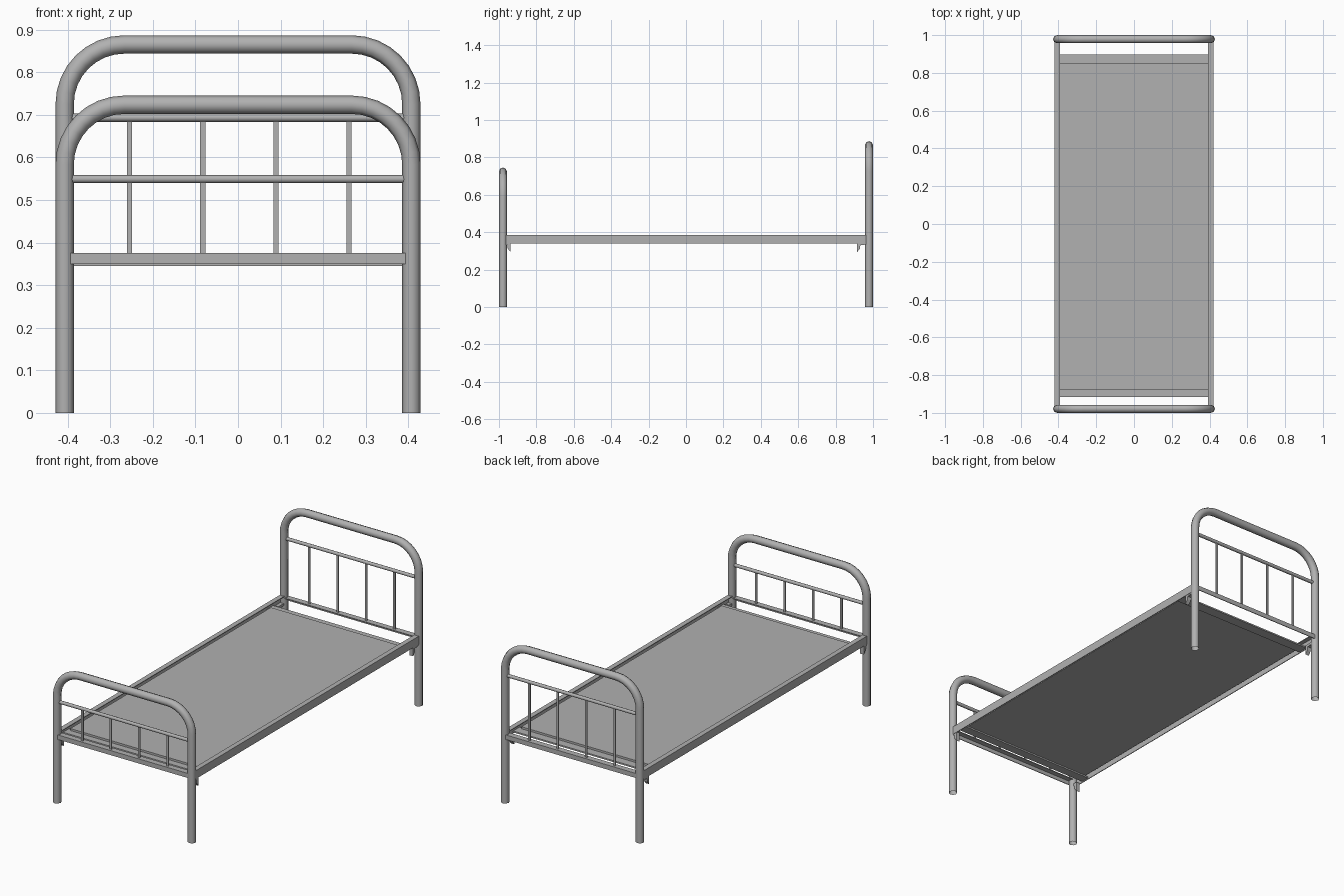
import bpy, bmesh, math
from mathutils import Vector

if "Cube" in bpy.data.objects:
    bpy.data.objects.remove(bpy.data.objects["Cube"])

LEG_X, LEG_Y, TUBE_R = 0.407, 0.9785, 0.0215
CORNER = 0.14

# dark grey painted steel
steel = bpy.data.materials.new("dark_grey_steel")
steel.diffuse_color = (0.44, 0.44, 0.44, 1)
steel.use_nodes = True
steel.node_tree.nodes["Principled BSDF"].inputs["Base Color"].default_value = steel.diffuse_color


def activate(obj):
    bpy.ops.object.select_all(action='DESELECT')
    obj.select_set(True)
    bpy.context.view_layer.objects.active = obj


def tube(name, points, radius, res=2):
    cu = bpy.data.curves.new(name, 'CURVE')
    cu.dimensions = '3D'
    cu.bevel_depth = radius
    cu.bevel_resolution = res
    sp = cu.splines.new('POLY')
    sp.points.add(len(points) - 1)
    for p, co in zip(sp.points, points):
        p.co = (*co, 1)
    obj = bpy.data.objects.new(name, cu)
    bpy.context.collection.objects.link(obj)
    activate(obj)
    bpy.ops.object.convert(target='MESH')
    bpy.ops.object.shade_smooth_by_angle(angle=math.radians(62))
    return obj


def box(name, lo, hi):
    bpy.ops.mesh.primitive_cube_add(size=1)
    obj = bpy.context.object
    obj.name = name
    for v in obj.data.vertices:
        v.co = [(a + b) / 2 + c * abs(b - a) for a, b, c in zip(lo, hi, v.co)]
    return obj


def extrude(name, profile, direction):
    bm = bmesh.new()
    face = bm.faces.new([bm.verts.new(p) for p in profile])
    new = bmesh.ops.extrude_face_region(bm, geom=[face])['geom']
    bmesh.ops.translate(bm, vec=Vector(direction),
                        verts=[v for v in new if isinstance(v, bmesh.types.BMVert)])
    bmesh.ops.recalc_face_normals(bm, faces=bm.faces)
    me = bpy.data.meshes.new(name)
    bm.to_mesh(me)
    bm.free()
    obj = bpy.data.objects.new(name, me)
    bpy.context.collection.objects.link(obj)
    return obj


def bed_end(name, side, top, rail_z):
    y = side * LEG_Y
    # bent hoop that forms both legs and the top
    pts = [(-LEG_X, y, 0)]
    for cx, start in ((-LEG_X + CORNER, 180), (LEG_X - CORNER, 90)):
        for i in range(9):
            a = math.radians(start - i * 90 / 8)
            pts.append((cx + CORNER * math.cos(a), y, top - CORNER + CORNER * math.sin(a)))
    pts.append((LEG_X, y, 0))
    tube(name + "_hoop", pts, TUBE_R)
    # round cross rail
    tube(name + "_cross_rail", [(-0.395, y, rail_z), (0.395, y, rail_z)], 0.0095)
    # flat upright bars
    for i in range(4):
        x = 0.003 + (i - 1.5) * 0.1717
        box(f"{name}_bar_{i + 1}", (x - 0.006, y - 0.003, 0.372),
            (x + 0.006, y + 0.003, rail_z))
    # lower angle iron
    o, n = y + side * 0.016, y - side * 0.016
    prof = [(o, 0.375), (n, 0.375), (n, 0.371), (o - side * 0.004, 0.371),
            (o - side * 0.004, 0.350), (o, 0.350)]
    extrude(name + "_lower_angle", [(-0.393, a, z) for a, z in prof], (0.786, 0, 0))


bed_end("headboard", 1, 0.865, 0.693)
bed_end("footboard", -1, 0.7235, 0.549)

for s, word in ((-1, "left"), (1, "right")):
    # side angle iron: vertical flange outside, top flange inward
    prof = [(0.42, 0.385), (0.393, 0.385), (0.393, 0.381), (0.416, 0.381),
            (0.416, 0.34), (0.42, 0.34)]
    extrude(f"side_rail_{word}", [(s * x, -0.972, z) for x, z in prof], (0, 1.944, 0))
    # hooked corner brackets under the rails
    for e, end, y in ((-1, "foot", 0.937), (1, "head", 0.914)):
        hook = [(0.968, 0.345), (y, 0.345), (y, 0.292), (y + 0.016, 0.312),
                (y + 0.018, 0.330), (0.968, 0.334)]
        extrude(f"bracket_{end}_{word}", [(s * 0.396, e * a, z) for a, z in hook],
                (s * 0.022, 0, 0))

# sleeping panel resting on flat end supports
box("base_panel", (-0.398, -0.878, 0.353), (0.398, 0.852, 0.364))
box("panel_support_head", (-0.417, 0.840, 0.345), (0.417, 0.897, 0.353))
box("panel_support_foot", (-0.417, -0.915, 0.345), (0.417, -0.866, 0.353))

for obj in bpy.data.objects:
    obj.data.materials.clear()
    obj.data.materials.append(steel)
